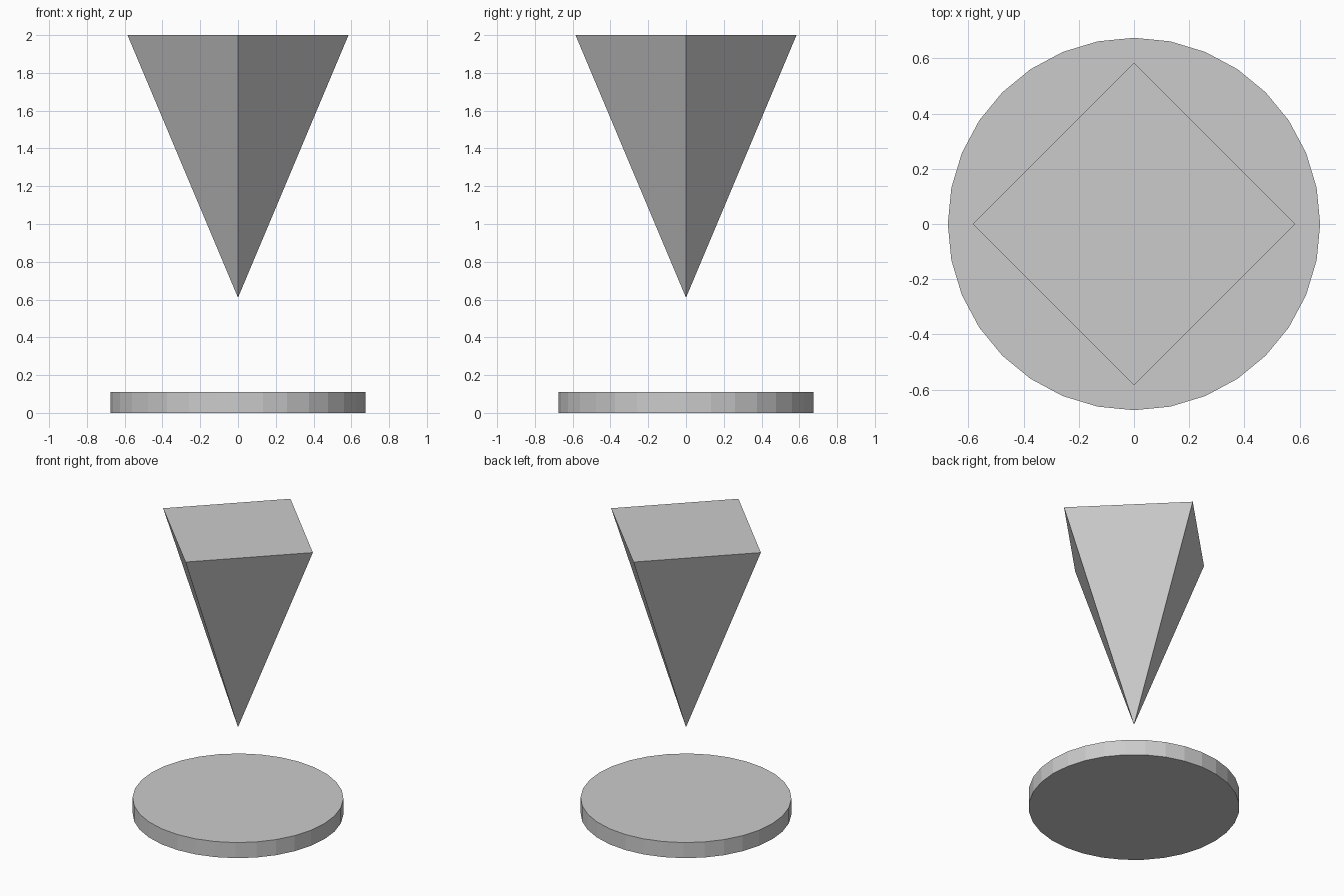
import bpy
import math

if "Cube" in bpy.data.objects:
    bpy.data.objects.remove(bpy.data.objects["Cube"])

# Flat round base, 32 sides
BASE_H = 0.11
bpy.ops.mesh.primitive_cylinder_add(vertices=32, radius=0.675, depth=BASE_H,
                                    location=(0, 0, BASE_H / 2))
bpy.context.object.name = "base_disc"

# Inverted four-sided pyramid floating above the base, point down
TIP_Z, TOP_Z = 0.61, 2.0
bpy.ops.mesh.primitive_cone_add(vertices=4, radius1=0.585, radius2=0,
                                depth=TOP_Z - TIP_Z,
                                location=(0, 0, (TIP_Z + TOP_Z) / 2),
                                rotation=(math.pi, 0, 0))
bpy.context.object.name = "inverted_pyramid"
